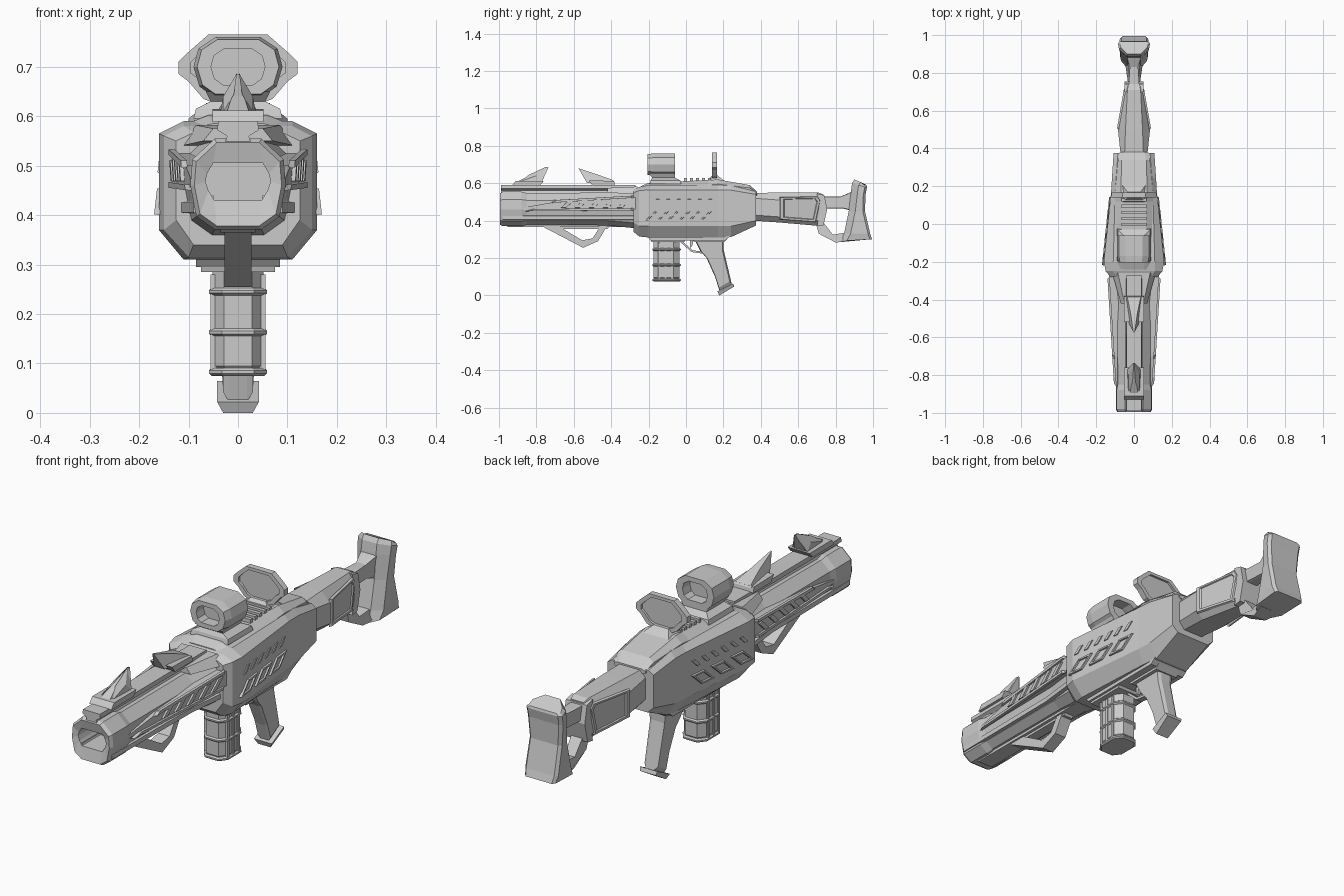
import bpy, bmesh
from mathutils import Vector


def loft(name, secs, mirror=False):
    """Skin a list of equal-count loops of (x,y,z) points and cap both ends."""
    bm = bmesh.new()
    for sx in ((1, -1) if mirror else (1,)):
        rings = [[bm.verts.new((sx * x, y, z)) for x, y, z in s] for s in secs]
        n = len(rings[0])
        for a, b in zip(rings, rings[1:]):
            for i in range(n):
                j = (i + 1) % n
                bm.faces.new((a[i], a[j], b[j], b[i]))
        bm.faces.new(rings[0])
        bm.faces.new(rings[-1])
    bmesh.ops.recalc_face_normals(bm, faces=bm.faces)
    me = bpy.data.meshes.new(name)
    bm.to_mesh(me)
    bm.free()
    ob = bpy.data.objects.new(name, me)
    bpy.context.collection.objects.link(ob)
    return ob


def sec(y, half, k=1.0, cz=0.0):
    """Symmetric cross-section at y from right-half (x,z) points, scaled by k about cz."""
    pts = half + [(-x, z) for x, z in reversed(half)]
    return [(x * k, y, cz + (z - cz) * k) for x, z in pts]


def octo(y, w, wt, wb, zt, zts, zbs, zb):
    return sec(y, [(wt, zt), (w, zts), (w, zbs), (wb, zb)])


def slab(name, pts, w=None, c=0.0):
    """Side profile (y,z[,w]) extruded across x, with an optional edge chamfer c toward its middle."""
    ws = [p[2] if len(p) > 2 else w for p in pts]
    if not c:
        return loft(name, [[(s * h, p[0], p[1]) for p, h in zip(pts, ws)] for s in (-1, 1)])
    cy = sum(p[0] for p in pts) / len(pts)
    cz = sum(p[1] for p in pts) / len(pts)
    k = 1 - c
    prof = [(-1, k), (-0.6, 1), (0.6, 1), (1, k)]
    return loft(name, [[(s * h, cy + (p[0] - cy) * q, cz + (p[1] - cz) * q)
                        for p, h in zip(pts, ws)] for s, q in prof])


def box(name, x, y0, y1, z0, z1):
    return slab(name, [(y0, z0), (y1, z0), (y1, z1), (y0, z1)], x)


def tube(name, half, cz, y0, y1, k, depth, kf=1.0):
    """Outline run from y0 to y1 with recessed openings at both ends."""
    return loft(name, [sec(y0 + depth, half, k * kf, cz), sec(y0, half, k * kf, cz), sec(y0, half, kf, cz),
                       sec(y0 + (y1 - y0) * .25, half), sec(y1, half), sec(y1, half, k, cz),
                       sec(y1 - depth, half, k, cz)])


def panel(name, pts, xf, h=.008, k=.7, recess=True):
    """Raised frame or plate following both side walls; xf(y) is the wall position."""
    c = Vector((sum(p[0] for p in pts) / len(pts), sum(p[1] for p in pts) / len(pts)))

    def ring(q, d):
        r = [c + (Vector(p) - c) * q for p in pts]
        return [(xf(p.x) + d, p.x, p.y) for p in r]
    loops = [ring(1, -.004), ring(.95, h)]
    if recess:
        loops += [ring(k, h), ring(k * .95, .001)]
    return loft(name, loops, mirror=True)


# --- receiver ---
loft("receiver", [octo(-.28, .125, .09, .09, .567, .55, .39, .34),
                  octo(-.25, .15, .11, .10, .58, .56, .37, .315),
                  octo(-.20, .16, .11, .11, .59, .565, .37, .31),
                  octo(.17, .121, .10, .09, .59, .565, .37, .31),
                  octo(.24, .117, .095, .08, .588, .563, .37, .312),
                  octo(.375, .108, .085, .08, .555, .54, .40, .374)])
loft("receiver_spine", [octo(-.24, .075, .05, .05, .585, .58, .56, .55),
                        octo(-.20, .09, .06, .06, .602, .59, .56, .55),
                        octo(.12, .10, .065, .06, .617, .59, .56, .55),
                        octo(.17, .10, .07, .06, .62, .595, .56, .55),
                        octo(.34, .085, .065, .06, .59, .575, .56, .54),
                        octo(.38, .075, .055, .05, .555, .55, .54, .53)])
slab("lower_plate", [(-.21, .32), (.24, .32), (.21, .295), (-.19, .295)], .085)
slab("magazine_collar", [(-.19, .30), (.0, .30), (-.01, .285), (-.185, .285)], .075)
for i in range(5):
    box("spine_rib", .065, -.01 + i * .032, .006 + i * .032, .60, .627)


def wall(y):
    return .16 - .039 * (y + .20) / .37


for i in range(3):
    y = -.22 + i * .115
    panel("receiver_vent", [(y, .40), (y + .075, .40), (y + .135, .455), (y + .06, .455)], wall)
for i in range(6):
    y = -.19 + i * .056
    panel("receiver_slit", [(y, .485), (y + .02, .485), (y + .05, .515), (y + .03, .515)],
          wall, .004, recess=False)

# --- barrel shroud with recessed muzzle ---
barrel = [(.045, .55), (.088, .51), (.092, .46), (.08, .40), (.045, .375)]
bore = [(.05, .505), (.062, .485), (.066, .468), (.06, .45), (.048, .43)]
loft("barrel_shroud", [sec(-.86, bore), sec(-.985, bore), sec(-.995, barrel, .96, .46), sec(-.98, barrel, 1.05, .46),
                       sec(-.88, barrel, 1.05, .46), sec(-.85, barrel, .97, .46), sec(-.42, barrel), sec(-.26, barrel, 1.2, .46)])
loft("top_rail", [sec(y, [(.04, .59), (.042, .572), (.022, .56), (.03, .535)]) for y in (-.99, -.27)])
loft("rail_flare", [sec(-.42, [(.05, .575), (.07, .55)]), sec(-.26, [(.085, .582), (.115, .54)])])
slab("lower_rail", [(-.985, .39), (-.95, .365), (-.30, .365), (-.26, .39)], .035)


def fair(y):
    return .095 + .038 * (y + .90) / .62


# --- side fairings with slanted slats ---
loft("side_fairing", [[(x0, y, zb), (x1, y, zb), (x1, y, zt), (x0, y, zt)]
                      for x0, y, x1, zb, zt in ((.07, -.90, .092, .455, .465), (.07, -.70, fair(-.72), .46, .50),
                                               (.07, -.27, fair(-.27), .462, .525))], True)
panel("fairing_top_rim", [(-.72, .495), (-.28, .522), (-.28, .534), (-.70, .51)], fair, recess=False)
panel("fairing_low_rim", [(-.86, .45), (-.28, .455), (-.28, .467), (-.82, .462)], fair, recess=False)
for i in range(5):
    y = -.67 + i * .075
    panel("fairing_slat", [(y, .468), (y + .028, .468), (y + .075, .512), (y + .047, .512)],
          fair, .007, recess=False)
loft("lower_side_strip", [[(.05, y, .40), (x, y, .405), (x, y, .425), (.05, y, .44)]
                          for y, x in ((-.98, .09), (-.45, .095), (-.27, .115))], True)

# --- folding foregrip ---
slab("foregrip", [(-.78, .375), (-.55, .255), (-.47, .29), (-.42, .375), (-.455, .375),
                  (-.50, .305), (-.555, .295), (-.69, .375)], .027)
slab("foregrip_mount", [(-.80, .385), (-.40, .385), (-.42, .355), (-.73, .355)], .022)

# --- iron sights ---
slab("front_sight_base", [(-.93, .588), (-.78, .588), (-.76, .612), (-.91, .612)], .052)
for s in (-1, 1):
    loft("front_sight_fin", [[(s * .030, -.89, .608), (s * .036, -.77, .608), (s * .030, -.80, .64)],
                             [(s * .008, -.84, .645), (s * .004, -.735, .685), (s * .002, -.75, .687)]])
slab("front_sight_spike", [(-.90, .61, .022), (-.77, .61, .028), (-.735, .685, .003), (-.84, .64, .012)])
slab("rear_sight_base", [(-.50, .588), (-.38, .588), (-.385, .612), (-.52, .615)], .052)
slab("rear_sight_spike", [(-.575, .68, .003), (-.53, .602, .025), (-.38, .606, .045),
                          (-.39, .617, .035), (-.47, .645, .018)])

# --- optic and rear lens plate ---
tube("optic_body", [(.045, .76), (.08, .737), (.09, .70), (.078, .66), (.05, .64)],
     .70, -.205, -.06, .66, .05, .92)
loft("optic_base", [[(sx * w, cy + sy * l, z) for sx, sy in ((-1, -1), (1, -1), (1, 1), (-1, 1))]
                    for w, cy, l, z in ((.09, -.11, .085, .595), (.085, -.11, .08, .615),
                                        (.055, -.12, .06, .63), (.065, -.13, .07, .65))])
tube("lens_plate", [(.06, .765), (.10, .73), (.12, .71), (.12, .685), (.10, .67), (.07, .635), (.035, .622)],
     .70, .14, .166, .8, .010)
slab("lens_plate_stand", [(.11, .61, .065), (.21, .61, .065), (.17, .64, .035), (.138, .64, .035)])

# --- magazine: octagonal drum with bands ---


def drum(z, rx, ry):
    a, b = rx * .55, ry * .55
    return [(x, -.104 + y, z) for x, y in ((a, -ry), (rx, -b), (rx, b), (a, ry), (-a, ry), (-rx, b), (-rx, -b), (-a, -ry))]


loft("magazine", [drum(.085, .045, .062), drum(.095, .052, .07), drum(.30, .052, .07)])
for z in (.075, .155, .237):
    loft("magazine_band", [drum(z, .053, .07), drum(z + .005, .059, .076),
                           drum(z + .011, .059, .076), drum(z + .016, .053, .07)])
for y in (-.15, -.115, -.08):
    for s in (-1, 1):
        slab("magazine_rib", [(y, .08), (y + .012, .08), (y + .012, .28), (y, .28)], .056)

# --- pistol grip and trigger guard ---
slab("pistol_grip", [(.04, .31, .04), (.20, .31, .04), (.20, .25, .034), (.245, .06, .032), (.18, .022, .03),
                     (.155, .10, .03), (.11, .20, .032), (.075, .24, .034)], c=.12)
slab("grip_foot", [(.178, .0, .03), (.258, .048, .036), (.252, .064, .042), (.168, .022, .042)])
slab("trigger_guard", [(-.03, .285), (.03, .232), (.10, .222), (.10, .232), (.035, .242), (-.015, .285)], .014)
slab("trigger", [(.02, .295), (.04, .295), (.032, .262), (.022, .255)], .007)
slab("grip_collar", [(.03, .305), (.225, .305), (.205, .285), (.045, .285)], .055)

# --- stock ---
loft("stock_neck", [octo(.36, .07, .05, .045, .548, .52, .43, .40),
                    octo(.50, .085, .045, .05, .55, .51, .42, .39),
                    octo(.71, .048, .035, .03, .55, .52, .40, .372),
                    octo(.735, .04, .03, .025, .54, .51, .40, .38)])
panel("stock_panel", [(.50, .525), (.705, .53), (.72, .51), (.695, .39), (.50, .405)],
      lambda y: .085 - .037 * (y - .50) / .21, .006, .82)
slab("stock_neck_cap", [(.70, .545), (.74, .535), (.755, .46), (.735, .375), (.70, .37), (.715, .45)], .05)
slab("stock_upper_arm", [(.70, .53, .03), (.83, .53, .022), (.90, .56, .04), (.90, .45, .04),
                         (.84, .465, .022), (.70, .465, .03)], c=.08)
slab("stock_lower_arm", [(.69, .40, .03), (.735, .39, .026), (.785, .325, .024), (.845, .335, .03), (.87, .29, .05),
                         (.80, .283, .03), (.71, .33, .026)])


def butt(zf, zb, yf, yb, w):
    m = (zf + zb) / 2
    return [(.035, yf, zf), (w * .93, yf + .035, m), (w, yb - .012, zb), (w * .85, yb, zb),
            (-w * .85, yb, zb), (-w, yb - .012, zb), (-w * .93, yf + .035, m), (-.035, yf, zf)]


loft("butt_pad", [butt(.285, .30, .825, .995, .072), butt(.33, .33, .845, .985, .078),
                  butt(.45, .45, .87, .957, .076), butt(.56, .54, .882, .96, .083),
                  butt(.60, .58, .888, .968, .085), butt(.62, .59, .90, .965, .075)])
